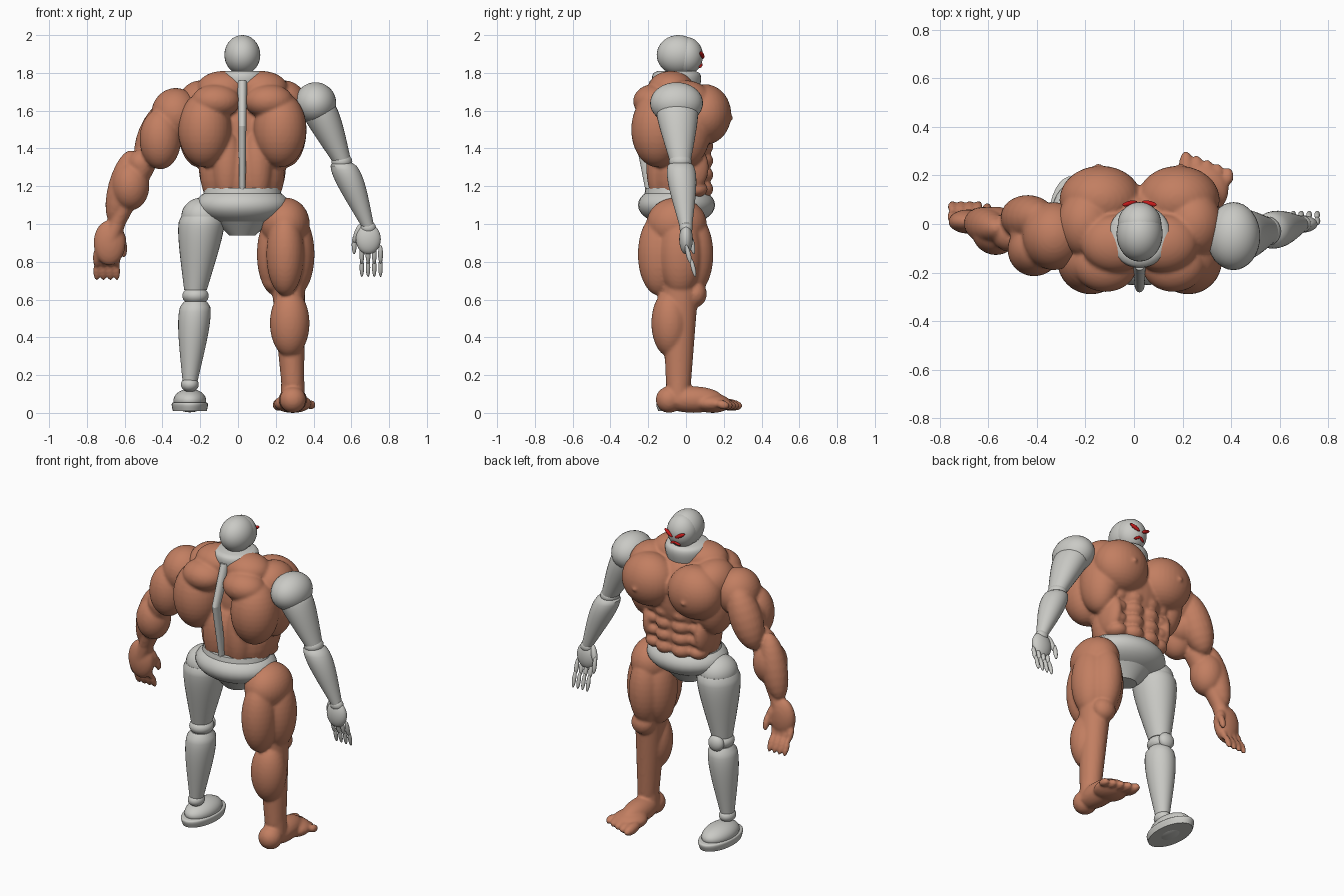
import bpy, bmesh, math
from mathutils import Vector, Matrix

cube = bpy.data.objects.get("Cube")
if cube:
    bpy.data.objects.remove(cube)


def material(name, red, green, blue):
    made = bpy.data.materials.new(name)
    made.use_nodes = True
    made.diffuse_color = (red, green, blue, 1)
    shader = made.node_tree.nodes["Principled BSDF"]
    shader.inputs["Base Color"].default_value = (red, green, blue, 1)
    return made


FLESH = material("tan flesh", .54, .21, .12)
METAL = material("pale grey metal", .59, .59, .56)
RED = material("dark red", .55, .01, .01)

MIDDLE = .023  # centre line of the body
FORWARD = Vector((0, 1, 0))
UP = Vector((0, 0, 1))
OUT = Vector((1, 0, 0))


def ball(bm, centre, width, depth=None, height=None):
    """Ellipsoid with three radii; missing ones equal the width."""
    size = Matrix.Diagonal((width, depth or width, height or width, 1))
    bmesh.ops.create_uvsphere(bm, u_segments=32, v_segments=18, radius=1,
                              matrix=Matrix.Translation(centre) @ size)


def muscle(bm, start, end, thickness):
    """Spindle whose tips lie at start and end."""
    along = end - start
    turn = along.to_track_quat('Z', 'Y').to_matrix().to_4x4()
    size = Matrix.Diagonal((thickness, thickness, along.length / 2, 1))
    bmesh.ops.create_uvsphere(bm, u_segments=20, v_segments=12, radius=1,
                              matrix=Matrix.Translation((start + end) / 2) @ turn @ size)


def limb(bm, start, end, first, last, bulge=0, flat=1, rings=16, sides=32):
    """Tapered tube of level rings, swelling near its start."""
    loops = []
    for step in range(rings + 1):
        t = step / rings
        centre = start.lerp(end, t)
        radius = first + (last - first) * t + bulge * math.sin(math.pi * math.sqrt(t))
        angles = [math.tau * i / sides for i in range(sides)]
        loops.append([bm.verts.new(centre + OUT * radius * math.cos(angle)
                                   + FORWARD * radius * flat * math.sin(angle))
                      for angle in angles])
    for lower, upper in zip(loops, loops[1:]):
        for i in range(sides):
            bm.faces.new((lower[i - 1], lower[i], upper[i], upper[i - 1]))
    bm.faces.new(loops[0])
    bm.faces.new(loops[-1])


def fingers(bm, palm, side, spread, thickness, curl):
    """Four bent fingers and a thumb hanging from a palm."""
    for i in range(4):
        knuckle = palm + OUT * (side * .015 + spread * (i - 1.5)) - UP * .03
        joint = knuckle + FORWARD * curl / 2 - UP * .1
        tip = knuckle + FORWARD * curl - UP * .17
        muscle(bm, knuckle, joint, thickness)
        muscle(bm, joint + UP * .03, tip, thickness * .9)
    base = palm - OUT * side * .04 + UP * .08
    bend = palm - OUT * side * .075 + FORWARD * curl / 2
    muscle(bm, base, bend - UP * .02, thickness * 1.4)
    muscle(bm, bend + UP * .02, bend + FORWARD * curl / 3 - UP * .08, thickness)


def finish(name, bm, mat):
    """Turn the built shape into a smooth object of one colour."""
    bmesh.ops.recalc_face_normals(bm, faces=bm.faces)
    mesh = bpy.data.meshes.new(name)
    bm.to_mesh(mesh)
    bm.free()
    mesh.materials.append(mat)
    made = bpy.data.objects.new(name, mesh)
    bpy.context.collection.objects.link(made)
    bpy.ops.object.select_all(action='DESELECT')
    made.select_set(True)
    bpy.context.view_layer.objects.active = made
    bpy.ops.object.shade_smooth_by_angle(angle=math.radians(40))
    return made


def finish_skin(name, bm):
    """Fuse overlapping muscles into one soft skin."""
    made = finish(name, bm, FLESH)
    fuse = made.modifiers.new("fuse", 'REMESH')
    fuse.mode = 'VOXEL'
    fuse.voxel_size = .009
    fuse.use_smooth_shade = True
    soften = made.modifiers.new("soften", 'SMOOTH')
    soften.iterations = 4


def part(name, build, *args, mat=METAL, **options):
    bm = bmesh.new()
    build(bm, *args, **options)
    finish(name, bm, mat)


# Muscular torso, each muscle paired across the centre line
bm = bmesh.new()
ball(bm, Vector((MIDDLE, 0, 1.5)), .24, .15, .24)
ball(bm, Vector((MIDDLE, -.04, 1.27)), .225, .16, .25)
for side in (-1, 1):
    def paired(across, depth, height, *radii):
        ball(bm, Vector((MIDDLE + side * across, depth, height)), *radii)

    paired(.2, -.15, 1.5, .14, .14, .2)      # shoulder blade
    paired(.14, -.17, 1.65, .13, .11, .09)   # upper back
    paired(.1, -.08, 1.72, .14, .12, .09)    # neck slope
    paired(.23, 0, 1.5, .11, .13, .2)        # flank
    paired(.16, .1, 1.58, .17, .14, .16)     # chest
    paired(.22, 0, 1.64, .12, .14, .12)      # shoulder front
    paired(.08, -.13, 1.3, .08, .08, .2)     # lower back
    paired(.18, .02, 1.3, .05, .1, .13)      # waist side
    paired(.17, .24, 1.56, .012)             # nipple
    for row in range(4):                     # abdominals
        level = 1.41 - .075 * row
        paired(.055, .08, level, .065, .065, .05)
        paired(.15, .05, level, .06, .065, .045)
finish_skin("muscular_torso", bm)

# Muscular arm
shoulder = Vector((-.33, -.05, 1.58))
elbow = Vector((-.51, -.04, 1.29))
wrist = Vector((-.64, 0, 1))
palm = Vector((-.68, .01, .9))
bm = bmesh.new()
ball(bm, shoulder, .13, .14, .14)
ball(bm, shoulder.lerp(elbow, .4), .11)
armpit = shoulder - OUT * .03 + UP * .07
muscle(bm, armpit + FORWARD * .07, elbow + FORWARD * .07, .095)
ball(bm, shoulder.lerp(elbow, .45) - FORWARD * .06, .11, .11, .16)
ball(bm, elbow + UP * .03, .075)
ball(bm, elbow.lerp(wrist, .3) - OUT * .02, .1, .1, .13)
outward = FORWARD * .02 - OUT * .05
muscle(bm, elbow + outward + UP * .1, wrist + outward / 2, .075)
limb(bm, elbow, wrist, .07, .045)
limb(bm, wrist, palm, .045, .05)
ball(bm, palm, .085, .05, .12)
fingers(bm, palm, -1, .036, .02, .08)
finish_skin("muscular_arm", bm)

# Muscular leg and bare foot
hip = Vector((.25, -.05, 1))
thigh = hip - UP * .16
knee = Vector((.265, -.03, .65))
ankle = Vector((.29, -.04, .15))
foot = Vector((.29, .04, .07))
bm = bmesh.new()
ball(bm, hip, .13, .16, .14)
for across, depth in ((.055, .02), (-.05, .03), (0, -.09), (0, .08)):
    ball(bm, thigh + OUT * across + FORWARD * depth, .1, .115, .22)
ball(bm, knee + UP * .06 - OUT * .06, .08)
ball(bm, knee + FORWARD * .08 - UP * .02, .07, .06, .07)
ball(bm, knee.lerp(ankle, .35) - FORWARD * .05, .105, .1, .18)
limb(bm, knee + UP * .05, ankle, .09, .06, flat=1.1)
limb(bm, ankle + UP * .06, ankle - UP * .1, .06, .065)
ball(bm, foot - FORWARD * .13, .07)
ball(bm, foot, .075, .16, .07)
ball(bm, foot + FORWARD * .1 - UP * .02, .1, .1, .05)
for toe in range(5):
    root = foot + OUT * (.043 * toe - .075) + FORWARD * .12 - UP * .02
    muscle(bm, root, root + FORWARD * (.14 - .017 * toe) - UP * .015, .032 - .002 * toe)
finish_skin("muscular_leg", bm)

# Head with face mask, collar and spine
head = Vector((MIDDLE, -.04, 1.895))
mask = Vector((MIDDLE, 0, 1.89))
nape = Vector((MIDDLE, -.05, 1.81))
part("head", ball, head, .095, .115, .105)
part("face_mask", ball, mask, .09, .09, .1)
part("neck_collar", limb, nape, nape - UP * .16, .1, .1, bulge=.03)
back_top = Vector((MIDDLE, -.15, 1.76))
back_bend = Vector((MIDDLE, -.25, 1.52))
back_end = Vector((MIDDLE, -.19, 1.18))
part("upper_spine", limb, back_top, back_bend, .027, .021, flat=1.5)
part("lower_spine", limb, back_bend, back_end, .021, .017, flat=1.5)

# Angry eyes and frowning mouth, standing proud of the face
for side, label in ((-1, "right"), (1, "left")):
    def on_face(across, depth, rise):
        return mask + OUT * side * across + FORWARD * depth + UP * rise

    part(label + "_eye", muscle, on_face(.01, .091, -.012), on_face(.07, .078, .022),
         .011, mat=RED)
    part(label + "_mouth", muscle, on_face(-.004, .084, -.042), on_face(.035, .071, -.062),
         .008, mat=RED)

# Pelvis shell
waist = Vector((MIDDLE, -.05, 1.1))
bm = bmesh.new()
ball(bm, waist, .248, .204, .11)
limb(bm, waist + UP * .09, waist, .2, .22, flat=.82)
limb(bm, waist, waist - UP * .16, .22, .07, bulge=.01, flat=.85)
finish("pelvis", bm, METAL)

# Mechanical arm
shoulder = Vector((.41, -.05, 1.64))
elbow = Vector((.55, -.03, 1.33))
wrist = Vector((.69, 0, .98))
palm = wrist - UP * .06
part("metal_shoulder", ball, shoulder, .11, .14, .11)
part("metal_upper_arm", limb, shoulder, elbow, .09, .05, bulge=.018, flat=1.1)
part("metal_elbow", ball, elbow, .055, .06, .045)
part("metal_forearm", limb, elbow, wrist, .045, .032, bulge=.035)
part("metal_wrist", ball, wrist, .04, .035, .035)
part("metal_palm", ball, palm, .066, .036, .08)
bm = bmesh.new()
fingers(bm, palm, 1, .033, .013, .05)
finish("metal_fingers", bm, METAL)

# Mechanical leg
hip = Vector((-.19, -.05, 1.04))
knee = Vector((-.225, -.04, .62))
ankle = Vector((-.255, -.05, .15))
foot = Vector((-.255, .02, .065))
part("metal_hip", ball, hip, .11, .12, .1)
part("metal_thigh", limb, hip, knee + UP * .03, .11, .06, bulge=.02, flat=1.1)
part("metal_knee", ball, knee, .07, .075, .05)
part("metal_kneecap", ball, knee + FORWARD * .06, .05, .035, .05)
part("metal_shin", limb, knee - UP * .03, ankle, .06, .037, bulge=.03, flat=1.1)
part("metal_ankle", ball, ankle, .047, .055, .04)
part("metal_foot", ball, foot, .087, .145, .062)
part("metal_sole", limb, foot - UP * .01, foot - UP * .055, .09, .09, bulge=.006, flat=1.85)
